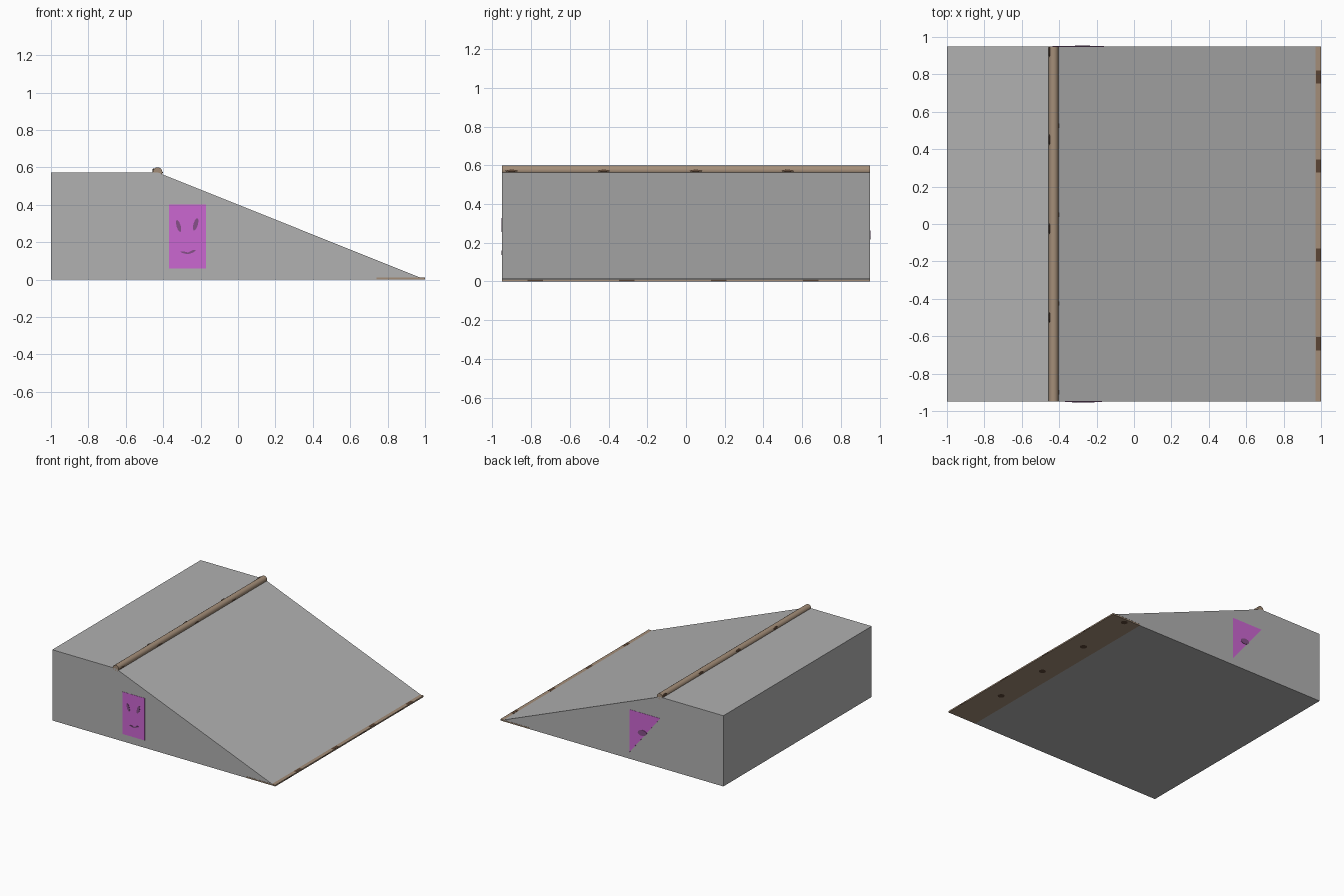
import bpy, math
from mathutils import Vector

if "Cube" in bpy.data.objects:
    bpy.data.objects.remove(bpy.data.objects["Cube"])


def material(name, rgb):
    m = bpy.data.materials.new(name)
    m.diffuse_color = (*rgb, 1)
    m.use_nodes = True
    m.node_tree.nodes["Principled BSDF"].inputs["Base Color"].default_value = m.diffuse_color
    return m


GREY = material("concrete grey", (0.44, 0.44, 0.44))
TAN = material("worn metal tan", (0.37, 0.27, 0.19))
RUST = material("dark rust", (0.105, 0.06, 0.036))
PINK = material("panel magenta", (0.60, 0.135, 0.64))
PURPLE = material("panel dark purple", (0.24, 0.08, 0.25))

HALF = 0.95      # half width along y


def prism(name, pts, y0, y1, mat):
    """Extrude an x-z outline from y0 to y1."""
    n = len(pts)
    verts = [(x, y0, z) for x, z in pts] + [(x, y1, z) for x, z in pts]
    faces = [list(range(n)), list(range(2 * n - 1, n - 1, -1))]
    faces += [[i, i + n, (i + 1) % n + n, (i + 1) % n] for i in range(n)]
    me = bpy.data.meshes.new(name)
    me.from_pydata(verts, [], faces)
    ob = bpy.data.objects.new(name, me)
    bpy.context.collection.objects.link(ob)
    me.materials.append(mat)
    # make normals point outwards
    import bmesh
    bm = bmesh.new()
    bm.from_mesh(me)
    bmesh.ops.recalc_face_normals(bm, faces=bm.faces)
    bm.to_mesh(me)
    bm.free()
    return ob


def blob(name, loc, size, mat):
    """Thin rounded patch."""
    bpy.ops.mesh.primitive_uv_sphere_add(segments=14, ring_count=8, radius=1, location=loc)
    ob = bpy.context.object
    ob.name, ob.scale = name, size
    ob.data.materials.append(mat)


def box(name, loc, size, mat):
    bpy.ops.mesh.primitive_cube_add(size=1, location=loc)
    ob = bpy.context.object
    ob.name, ob.scale = name, size
    ob.data.materials.append(mat)


def ellipse(a, b, w):
    """Outline of a leaf-like ellipse from point a to point b."""
    a, b = Vector(a), Vector(b)
    mid, along = (a + b) / 2, (b - a) / 2
    side = Vector((-along.y, along.x)).normalized() * w
    return [tuple(mid + along * math.cos(t) + side * math.sin(t))
            for t in (2 * math.pi * i / 12 for i in range(12))]


# Ramp body, notched underneath for the threshold plate
prism("ramp_body", [(-1, 0), (0.74, 0), (0.74, 0.012), (0.97, 0.012),
                    (-0.43, 0.573), (-1, 0.573)], -HALF, HALF, GREY)

# Threshold plate at the foot of the slope
prism("threshold_plate", [(0.74, 0), (1, 0), (1, 0.011), (0.74, 0.011)], -HALF, HALF, TAN)

# Coping pipe along the top edge
bpy.ops.mesh.primitive_cylinder_add(vertices=16, radius=0.026, depth=2 * HALF,
                                    location=(-0.43, 0, 0.574), rotation=(math.pi / 2, 0, 0))
pipe = bpy.context.object
pipe.name = "coping_pipe"
pipe.data.materials.append(TAN)
bpy.ops.object.shade_smooth_by_angle(angle=math.radians(40))

# Repeating rust patches on pipe and plate
for i in range(4):
    s = 0.475 * i
    blob("pipe_rust_back", (-0.452, -0.5 + s if i < 3 else 0.92, 0.583), (0.006, 0.03, 0.012), RUST)
    blob("pipe_rust_slope", (-0.406, -0.9 + s, 0.572), (0.004, 0.035, 0.006), RUST)
    box("plate_rust_top", (0.986, -0.64 + s, 0.0108), (0.025, 0.07, 0.001), RUST)
    box("plate_rust_edge", (0.9995, -0.78 + s, 0.005), (0.0015, 0.08, 0.008), RUST)
    blob("plate_rust_under", (0.858, -0.51 + s if i < 3 else 0.91, 0.001), (0.036, 0.036, 0.0015), RUST)

# Front panel with a simple face
prism("front_panel", [(-0.37, 0.06), (-0.17, 0.06), (-0.17, 0.402), (-0.37, 0.402)],
      -HALF - 0.002, -HALF + 0.001, PINK)
for name, a, b, w in (("left_eye", (-0.327, 0.318), (-0.308, 0.255), 0.011),
                      ("right_eye", (-0.217, 0.328), (-0.236, 0.262), 0.012),
                      ("mouth_left", (-0.308, 0.149), (-0.258, 0.138), 0.005),
                      ("mouth_right", (-0.27, 0.138), (-0.226, 0.158), 0.006)):
    prism(name, ellipse(a, b, w), -HALF - 0.004, -HALF - 0.001, PURPLE)

# Back triangular panel with a dark spot
prism("back_panel", [(-0.16, 0.4), (-0.435, 0.4), (-0.16, 0.055)], HALF - 0.001, HALF + 0.002, PINK)
prism("back_spot", ellipse((-0.315, 0.245), (-0.235, 0.235), 0.023), HALF + 0.001, HALF + 0.004, PURPLE)
